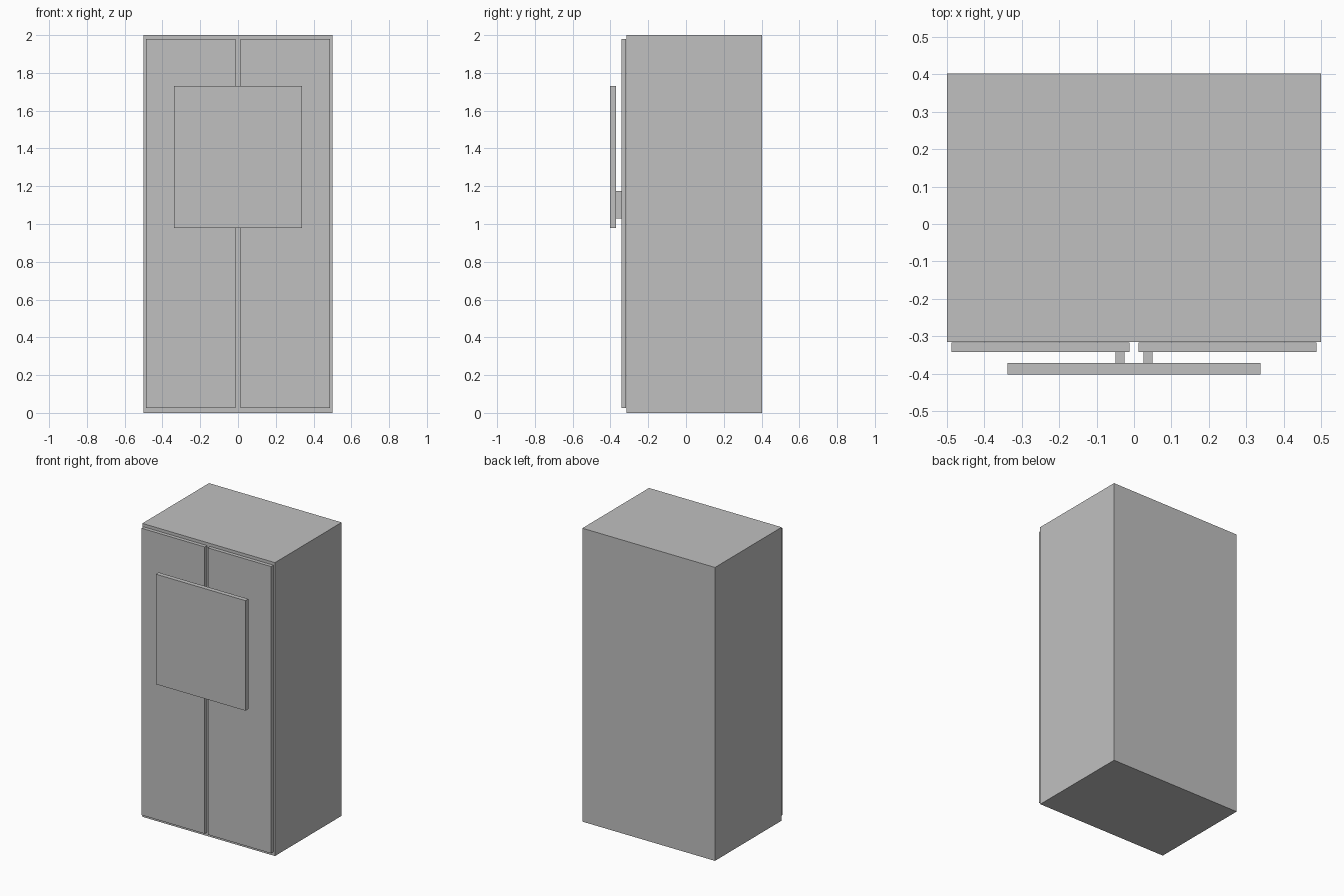
import bpy

# Remove the default object
cube = bpy.data.objects.get("Cube")
if cube:
    bpy.data.objects.remove(cube, do_unlink=True)

grey = bpy.data.materials.new("light_grey")
grey.use_nodes = True
colour = (0.53, 0.53, 0.53, 1)
grey.diffuse_color = colour
grey.node_tree.nodes["Principled BSDF"].inputs["Base Color"].default_value = colour


def box(name, x, y, z):
    """Box spanning the given (low, high) range on each axis."""
    spans = (x, y, z)
    bpy.ops.mesh.primitive_cube_add(size=1, location=[(a + b) / 2 for a, b in spans])
    ob = bpy.context.object
    ob.name = name
    ob.scale = [b - a for a, b in spans]
    bpy.ops.object.transform_apply(location=False, rotation=False, scale=True)
    ob.data.materials.append(grey)
    return ob


# Cabinet body
box("cabinet_body", (-0.5, 0.5), (-0.316, 0.402), (0, 2))

# Pair of doors, each with a handle beside the central gap
for side, s in (("left", 1), ("right", -1)):
    box(side + "_door", sorted((s * 0.012, s * 0.488)), (-0.342, -0.317), (0.025, 1.98))
    box(side + "_handle", sorted((s * 0.025, s * 0.05)), (-0.371, -0.342), (1.03, 1.175))

# Square panel standing in front of the handles
box("front_panel", (-0.338, 0.338), (-0.402, -0.371), (0.98, 1.73))
